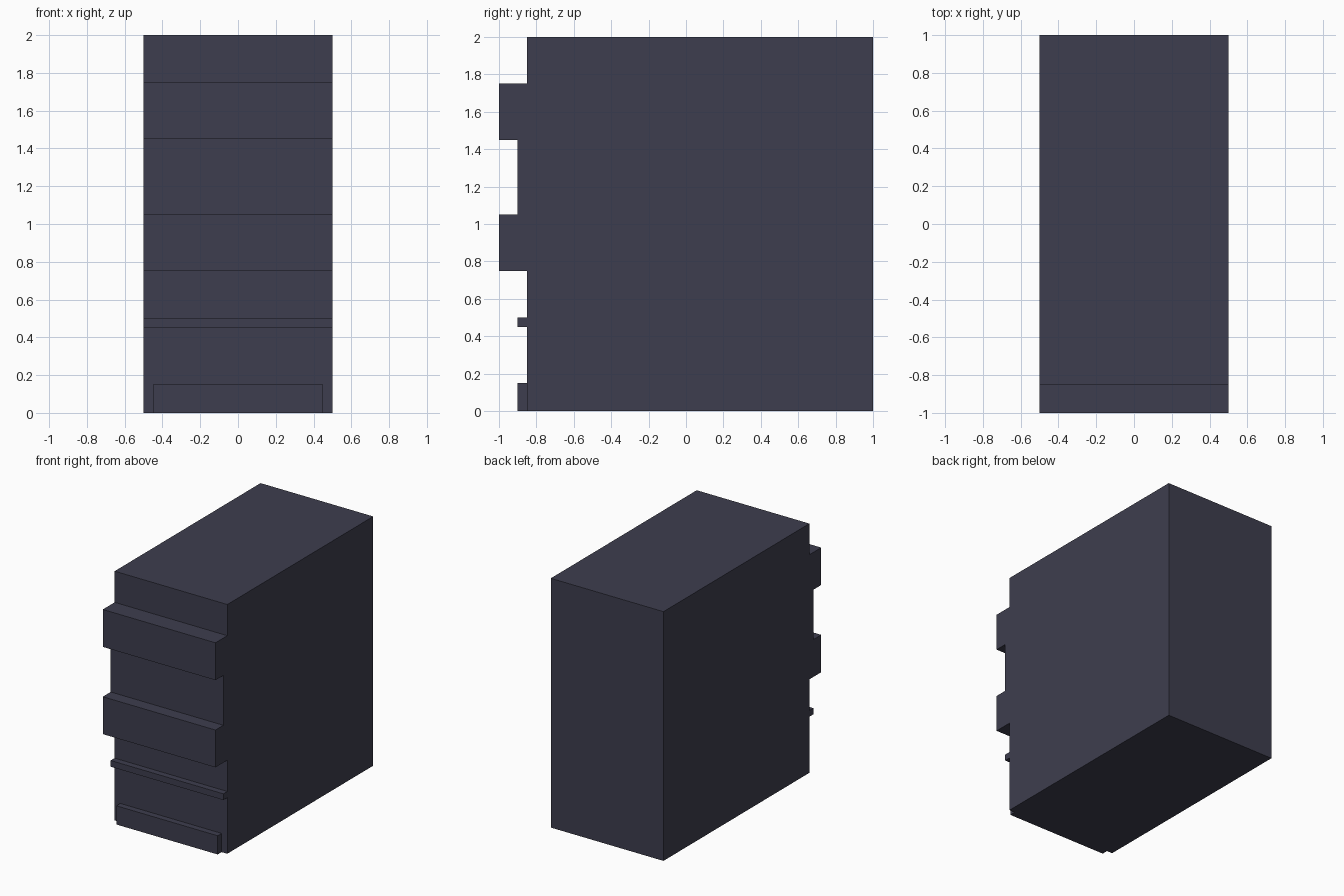
import bpy
import bmesh

if "Cube" in bpy.data.objects:
    bpy.data.objects.remove(bpy.data.objects["Cube"])

mat = bpy.data.materials.new("dark slate")
mat.diffuse_color = (0.048, 0.048, 0.077, 1)
mat.use_nodes = True
mat.node_tree.nodes["Principled BSDF"].inputs["Base Color"].default_value = mat.diffuse_color


def extrude_profile(name, profile, half_width):
    """Extrude a (y, z) outline symmetrically along x."""
    bm = bmesh.new()
    face = bm.faces.new([bm.verts.new((-half_width, y, z)) for y, z in profile])
    result = bmesh.ops.extrude_face_region(bm, geom=[face])
    verts = [v for v in result["geom"] if isinstance(v, bmesh.types.BMVert)]
    bmesh.ops.translate(bm, verts=verts, vec=(2 * half_width, 0, 0))
    bmesh.ops.recalc_face_normals(bm, faces=bm.faces)
    mesh = bpy.data.meshes.new(name)
    bm.to_mesh(mesh)
    bm.free()
    mesh.materials.append(mat)
    obj = bpy.data.objects.new(name, mesh)
    bpy.context.collection.objects.link(obj)
    return obj


# Front bands from bottom to top: (z bottom, z top, y of front face)
bands = [
    (0.00, 0.45, -0.85),   # lower panel
    (0.45, 0.50, -0.90),   # thin ledge
    (0.50, 0.75, -0.85),   # middle panel
    (0.75, 1.05, -1.00),   # lower bar
    (1.05, 1.45, -0.90),   # recess between bars
    (1.45, 1.75, -1.00),   # upper bar
    (1.75, 2.00, -0.85),   # top panel
]

# Main body with stepped front
outline = [(1.0, 2.0), (1.0, 0.0)]
for z0, z1, y in bands:
    outline += [(y, z0), (y, z1)]
extrude_profile("cabinet_body", outline, 0.5)

# Narrower base plate at the foot of the front
extrude_profile("base_plate", [(-0.85, 0), (-0.90, 0), (-0.90, 0.15), (-0.85, 0.15)], 0.45)
